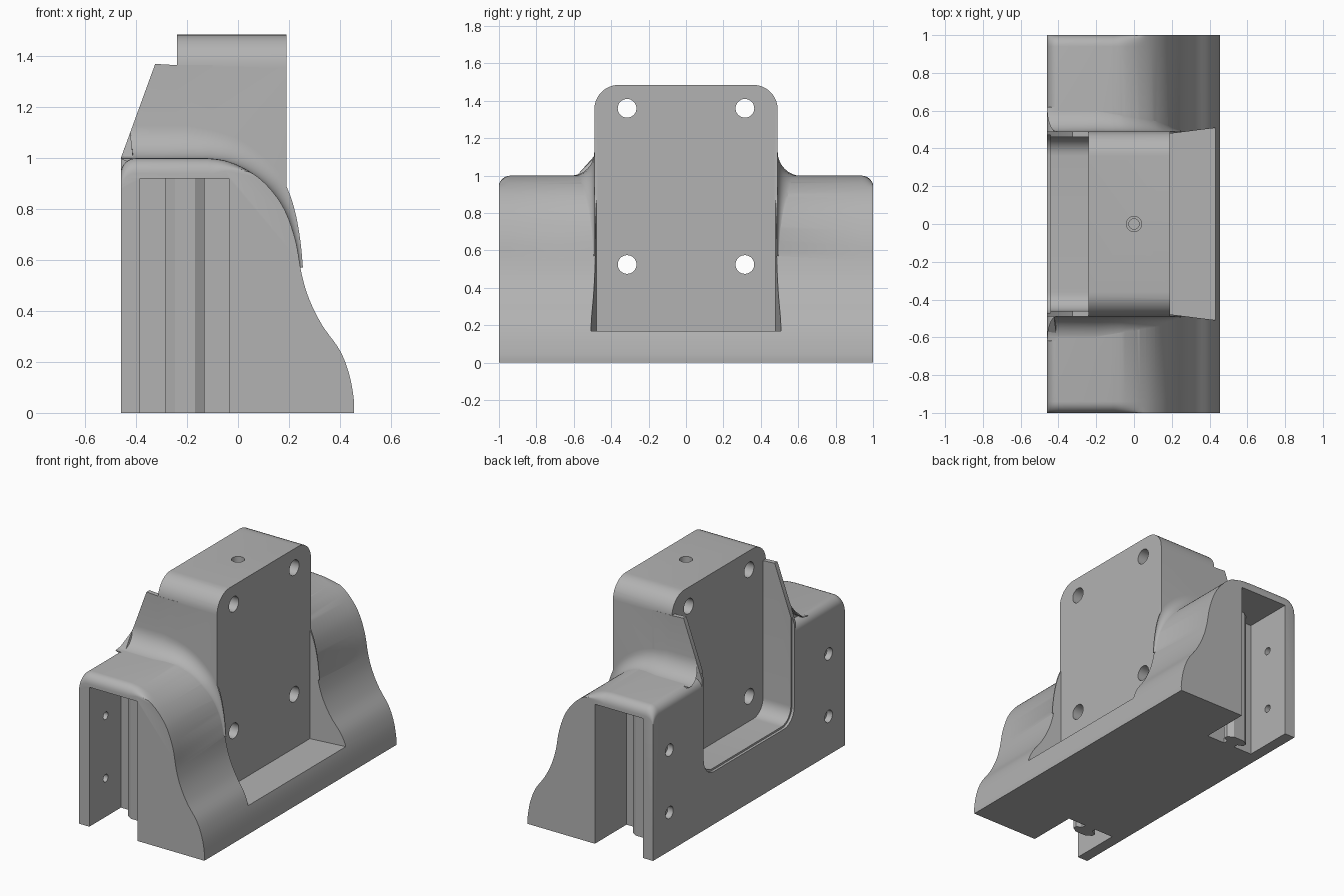
import bpy, bmesh, math

if "Cube" in bpy.data.objects:
    bpy.data.objects.remove(bpy.data.objects["Cube"])

grey = bpy.data.materials.new("plain_grey")
grey.diffuse_color = (0.45, 0.45, 0.45, 1)
grey.use_nodes = True
grey.node_tree.nodes["Principled BSDF"].inputs["Base Color"].default_value = grey.diffuse_color


def make(name, verts, faces):
    me = bpy.data.meshes.new(name)
    bm = bmesh.new()
    vs = [bm.verts.new(v) for v in verts]
    for f in faces:
        bm.faces.new([vs[i] for i in f])
    bmesh.ops.recalc_face_normals(bm, faces=bm.faces)
    bm.to_mesh(me)
    bm.free()
    me.materials.append(grey)
    ob = bpy.data.objects.new(name, me)
    bpy.context.collection.objects.link(ob)
    return ob


def loft(name, rings):
    """Closed solid through rings that all have the same point count."""
    n = len(rings[0])
    faces = [tuple(range(n)), tuple(range((len(rings) - 1) * n, len(rings) * n))]
    for k in range(len(rings) - 1):
        for i in range(n):
            j = (i + 1) % n
            faces.append((k * n + i, k * n + j, k * n + n + j, k * n + n + i))
    return make(name, [v for r in rings for v in r], faces)


def prism(name, pts, axis, a, b):
    place = {"x": lambda p, t: (t, p[0], p[1]),
             "y": lambda p, t: (p[0], t, p[1]),
             "z": lambda p, t: (p[0], p[1], t)}[axis]
    return loft(name, [[place(p, t) for p in pts] for t in (a, b)])


def circle(cx, cy, r, n=32):
    return [(cx + r * math.cos(2 * math.pi * i / n), cy + r * math.sin(2 * math.pi * i / n)) for i in range(n)]


def arc(cx, cy, r, a0, a1, n=10):
    return [(cx + r * math.cos(math.radians(a0 + (a1 - a0) * i / n)),
             cy + r * math.sin(math.radians(a0 + (a1 - a0) * i / n))) for i in range(n + 1)]


def combine(target, other, op):
    mod = target.modifiers.new(op, "BOOLEAN")
    mod.operation, mod.solver, mod.object = op, "EXACT", other
    bpy.context.view_layer.objects.active = target
    bpy.ops.object.modifier_apply(modifier=mod.name)
    bpy.data.objects.remove(other)


def smooth_curve(p, steps=5):
    out = []
    for i in range(len(p) - 1):
        a, b, c, d = p[max(i - 1, 0)], p[i], p[i + 1], p[min(i + 2, len(p) - 1)]
        for s in range(steps):
            t = s / steps
            out.append(tuple(0.5 * (2 * b[k] + (c[k] - a[k]) * t + (2 * a[k] - 5 * b[k] + 4 * c[k] - d[k]) * t * t
                                    + (3 * b[k] - a[k] - 3 * c[k] + d[k]) * t ** 3) for k in (0, 1)))
    return out + [p[-1]]


def ramp(x, x0, x1, v0, v1):
    t = min(max((x - x0) / (x1 - x0), 0), 1)
    return v0 + (v1 - v0) * t


# Body: swept S-curve section with rounded top end edges
slope = smooth_curve([(-0.12, 1.0), (-0.05, 0.99), (0.03, 0.957), (0.11, 0.897), (0.18, 0.803), (0.225, 0.68),
                      (0.25, 0.545), (0.28, 0.445), (0.33, 0.345), (0.4, 0.245), (0.437, 0.15), (0.455, 0.05),
                      (0.455, 0.0)])
section = [(-0.46, 0)] + arc(-0.4, 0.94, 0.06, 180, 90, 8) + slope
stations = [(0.94 + 0.06 * math.cos(a), 0.06 * (1 - math.sin(a)))
            for a in [math.pi / 2 * i / 6 for i in range(7)]]
stations = [(-y, d) for y, d in stations] + stations[::-1]
body = loft("housing", [[(x, y, z - d * ramp(x, -0.1, 0.05, 1, 0) if z > 0.5 else z)
                         for x, z in section] for y, d in stations])

# Central block with rounded shoulders
block = [(-0.49, 0.1), (0.49, 0.1)] + arc(0.36, 1.355, 0.13, 0, 90) + arc(-0.36, 1.355, 0.13, 90, 180)
combine(body, prism("block", block, "x", -0.24, 0.19), "UNION")

# Sloped side walls behind the block
wall = [(-0.46, 0.1), (-0.46, 1.0), (-0.325, 1.37), (-0.24, 1.365), (-0.1, 1.365), (-0.1, 0.1)]
combine(body, prism("side_walls", wall, "y", -0.49, 0.49), "UNION")

# Concave fillets blending the block into the body
path = [(-0.46, 1.0), (-0.3, 1.0), (-0.2, 1.0)] + [p for p in slope if p[1] > 0.55]
for side in (-1, 1):
    rings = []
    for i, (x, z) in enumerate(path):
        q0, q1 = path[max(i - 1, 0)], path[min(i + 1, len(path) - 1)]
        dx, dz = q1[0] - q0[0], q1[1] - q0[1]
        l = math.hypot(dx, dz)
        r = ramp(x, -0.2, 0.12, 0.13, 0.07) if x < 0.12 else ramp(x, 0.12, 0.245, 0.07, 0.012)
        sect = [(0.49 + r * (1 - math.sin(a)), r * (1 - math.cos(a)) - 0.002)
                for a in [math.pi / 2 * k / 8 for k in range(9)]]
        sect += [(0.47, r - 0.002), (0.47, -0.03), (0.49 + r, -0.03)]
        ring = []
        for y, n in sect:
            px, pz = x - dz / l * n, z + dx / l * n
            if i == 0:
                px += max(0, pz - 1) * 0.365 + (0.06 if pz < 0.99 else 0)
            ring.append((px, side * y, pz))
        rings.append(ring)
    combine(body, loft("fillet", rings), "UNION")

# Front recess, slightly flared
combine(body, prism("recess", [(0.19, -0.478), (0.6, -0.53), (0.6, 0.53), (0.19, 0.478)], "z", 0.17, 1.6),
        "DIFFERENCE")


# Rear pocket with a small lip step
def pocket(w, floor, r):
    return [(-w, 1.7)] + arc(-w + r, floor + r, r, 180, 270) + arc(w - r, floor + r, r, 270, 360) + [(w, 1.7)]


combine(body, prism("pocket", pocket(0.46, 0.36, 0.1), "x", -0.7, -0.24), "DIFFERENCE")
combine(body, prism("pocket_lip", pocket(0.472, 0.348, 0.11), "x", -0.7, -0.443), "DIFFERENCE")

# Four through holes and the stepped top hole
for y in (-0.315, 0.315):
    for z in (0.525, 1.36):
        combine(body, prism("bolt_hole", circle(y, z, 0.05), "x", -0.7, 0.7), "DIFFERENCE")
combine(body, prism("top_hole", circle(0, 0, 0.04), "z", 1.4, 1.7), "DIFFERENCE")
combine(body, prism("top_pilot", circle(0, 0, 0.027), "z", 1.25, 1.7), "DIFFERENCE")

for s in (-1, 1):
    # End slots, open at the end and the bottom
    slot = [(-0.385, s * 0.67), (-0.035, s * 0.67), (-0.035, s * 1.2), (-0.385, s * 1.2)]
    combine(body, prism("slot", slot, "z", -0.2, 0.92), "DIFFERENCE")
    # Counterbored screw holes in the rear wall
    for z in (0.255, 0.667):
        combine(body, prism("screw_head", circle(s * 0.83, z, 0.04, 24), "x", -0.6, -0.42), "DIFFERENCE")
        combine(body, prism("screw_hole", circle(s * 0.83, z, 0.025, 24), "x", -0.6, -0.3), "DIFFERENCE")
    # Vertical T rail on the slot's inner wall
    half = [(0.04, 0.66), (0.04, 0.7), (0.077, 0.715), (0.077, 0.74), (0.04, 0.765)]
    rail = [(-0.208 + x, s * y) for x, y in half] + [(-0.208 - x, s * y) for x, y in half[::-1]]
    prism("slot_rail", rail, "z", 0.0, 0.925)

# Smooth curved faces, keep edges sharp
bpy.ops.object.select_all(action="DESELECT")
body.select_set(True)
bpy.context.view_layer.objects.active = body
bpy.ops.object.shade_smooth_by_angle(angle=math.radians(30))
